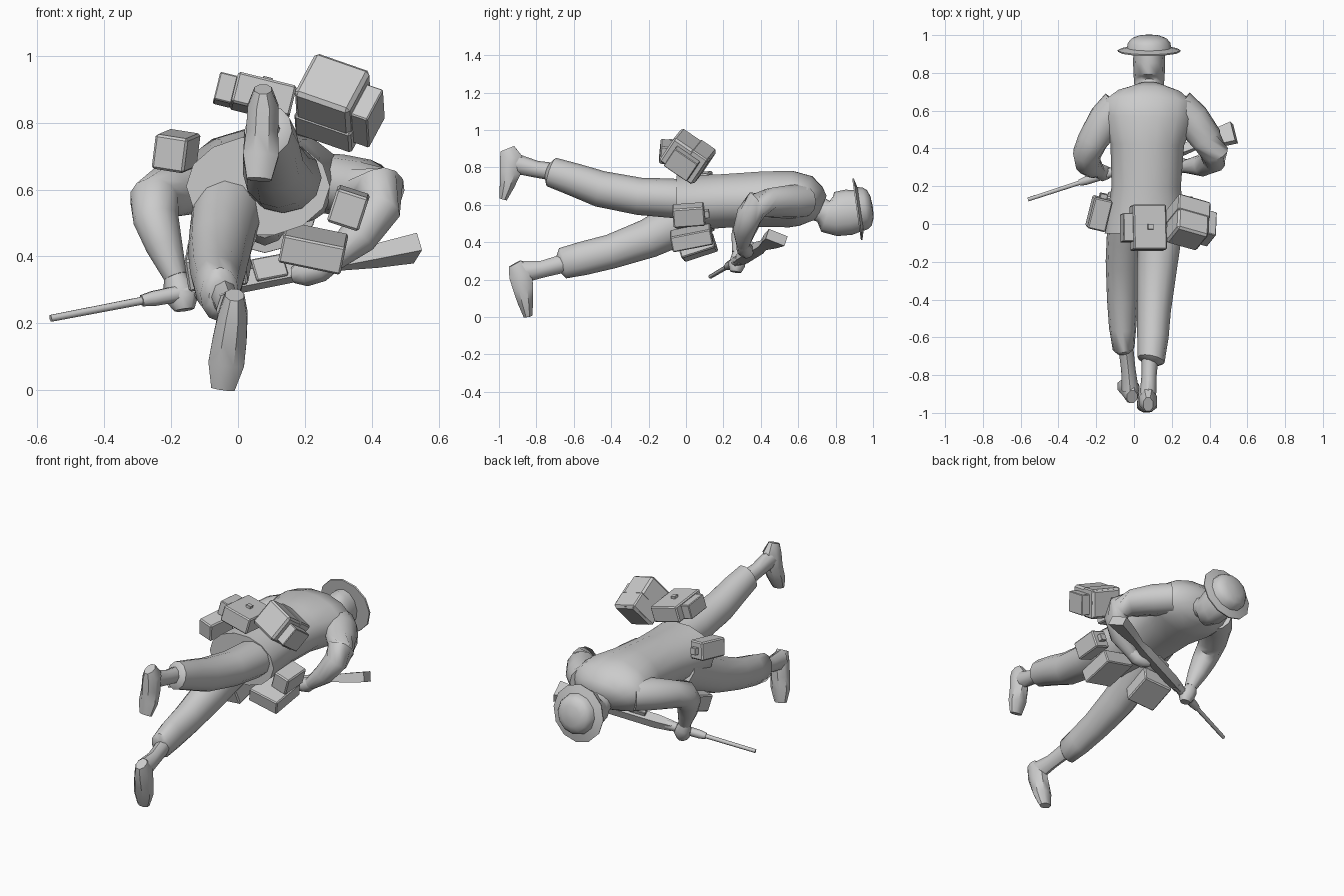
import bpy, bmesh, math
from mathutils import Vector, Matrix

mat = bpy.data.materials.new("plain grey")
mat.diffuse_color = (0.6, 0.6, 0.6, 1)


def finish(name, bm, angle=40):
    bmesh.ops.recalc_face_normals(bm, faces=bm.faces)
    me = bpy.data.meshes.new(name)
    bm.to_mesh(me)
    bm.free()
    me.materials.append(mat)
    ob = bpy.data.objects.new(name, me)
    bpy.context.collection.objects.link(ob)
    bpy.ops.object.select_all(action='DESELECT')
    ob.select_set(True)
    bpy.context.view_layer.objects.active = ob
    bpy.ops.object.shade_smooth_by_angle(angle=math.radians(angle))
    return ob


def loft(name, stations, ref, sides=12, turn=0.0, angle=50):
    """Tube through (x, y, z, half width, half height); height lies along ref."""
    ref = Vector(ref)
    pts = [Vector(s[:3]) for s in stations]
    bm = bmesh.new()
    rings = []
    for i, s in enumerate(stations):
        t = Vector((0, 0, 0))
        if i > 0:
            t += (pts[i] - pts[i - 1]).normalized()
        if i < len(pts) - 1:
            t += (pts[i + 1] - pts[i]).normalized()
        t.normalize()
        side = t.cross(ref).normalized()
        up = side.cross(t)
        ring = []
        for k in range(sides):
            a = 2 * math.pi * k / sides + turn
            ring.append(bm.verts.new(pts[i] + side * s[3] * math.cos(a) + up * s[4] * math.sin(a)))
        rings.append(ring)
    for a, b in zip(rings, rings[1:]):
        for k in range(sides):
            j = (k + 1) % sides
            bm.faces.new((a[k], a[j], b[j], b[k]))
    bm.faces.new(rings[0])
    bm.faces.new(rings[-1])
    return finish(name, bm, angle)


def box(name, c, u, v, size, off=(0, 0, 0)):
    """Bevelled box with local axes u, v, u x v, moved by off along them."""
    u = Vector(u).normalized()
    w = u.cross(Vector(v)).normalized()
    v = w.cross(u)
    rot = Matrix((u, v, w)).transposed()
    m = Matrix.Translation(Vector(c) + rot @ Vector(off)) @ rot.to_4x4() @ Matrix.Diagonal((*size, 1))
    bm = bmesh.new()
    bmesh.ops.create_cube(bm, size=1, matrix=m)
    bmesh.ops.bevel(bm, geom=bm.edges[:], offset=min(size) * 0.07, segments=1, affect='EDGES')
    return finish(name, bm, 20)


Z, Y = (0, 0, 1), (0, 1, 0)

# Jacket with flared hem
loft("jacket", [
    (.06, -.05, .61, .215, .15), (.06, .03, .61, .205, .15), (.065, .2, .62, .183, .147),
    (.07, .42, .63, .195, .152), (.075, .56, .63, .245, .155), (.078, .64, .62, .25, .14),
    (.08, .69, .60, .18, .105), (.08, .725, .585, .08, .07)], Z, 14)

# Neck and head
loft("head", [
    (.08, .67, .595, .075, .07), (.08, .735, .565, .078, .065), (.08, .755, .55, .08, .1),
    (.08, .80, .55, .083, .118), (.08, .87, .56, .085, .122), (.08, .93, .57, .08, .11)], Z, 12)

# Helmet: wide brim and low domed crown
hat = [(.165, -.003), (.167, .005), (.118, .018), (.112, .045), (.095, .066), (.06, .08), (.01, .085)]
loft("helmet", [(.08, .915 + .99 * h, .575 + .14 * h, r, r) for r, h in hat], Z, 12, 0, 35)

# Trouser legs, each gathered above the ankle
loft("upper_leg_trouser", [
    (.13, .1, .625, .11, .10), (.135, -.08, .635, .115, .105), (.12, -.25, .645, .105, .1),
    (.105, -.46, .685, .09, .097), (.1, -.6, .735, .083, .088), (.09, -.72, .775, .073, .08),
    (.085, -.735, .78, .045, .05)], Z)
loft("upper_leg_ankle", [
    (.085, -.70, .775, .045, .048), (.08, -.8, .79, .04, .045), (.072, -.93, .825, .045, .055)], Z, 8)
loft("lower_leg_trouser", [
    (-.02, .1, .57, .115, .12), (-.045, -.08, .48, .1, .115), (-.055, -.2, .42, .095, .105),
    (-.06, -.4, .35, .083, .092), (-.06, -.55, .313, .072, .09), (-.055, -.66, .287, .058, .083),
    (-.05, -.68, .282, .038, .05)], Z)
loft("lower_leg_ankle", [
    (-.045, -.64, .29, .04, .05), (-.03, -.77, .255, .038, .045), (-.02, -.88, .24, .045, .06)], Z, 8)

# Feet, toes pointing down
q = math.pi / 8
loft("upper_foot", [
    (.075, -.955, .90, .028, .042), (.075, -.935, .85, .05, .065), (.072, -.94, .77, .052, .06),
    (.068, -.958, .70, .057, .042), (.063, -.978, .63, .04, .022)], Y, 8, q, 40)
loft("lower_foot", [
    (-.01, -.915, .285, .03, .04), (-.015, -.885, .23, .047, .068), (-.025, -.87, .15, .055, .058),
    (-.035, -.858, .08, .058, .045), (-.045, -.845, .004, .038, .025)], Y, 8, q, 40)

# Arms, bent at the elbow
loft("left_arm", [
    (-.08, .62, .62, .09, .1), (-.15, .55, .615, .09, .095), (-.22, .44, .59, .078, .082),
    (-.25, .37, .57, .075, .078), (-.245, .325, .51, .068, .072), (-.22, .3, .43, .055, .058),
    (-.187, .28, .34, .035, .035)], Y)
loft("right_arm", [
    (.23, .62, .62, .09, .1), (.31, .55, .615, .09, .095), (.385, .45, .61, .08, .085),
    (.425, .38, .6, .075, .078), (.42, .34, .545, .068, .072), (.36, .31, .46, .058, .06),
    (.275, .305, .385, .036, .036)], Y)

# Hands gripping the rifle
loft("left_hand", [
    (-.19, .282, .35, .032, .032), (-.18, .28, .31, .045, .042), (-.165, .27, .275, .05, .045),
    (-.16, .265, .24, .03, .03)], Y, 8)
loft("right_hand", [
    (.285, .305, .39, .034, .034), (.245, .31, .365, .042, .042), (.2, .325, .35, .042, .04),
    (.165, .335, .345, .025, .025)], Z, 8)

# Rifle laid across the chest
muzzle, butt = Vector((-.56, .13, .215)), Vector((.53, .485, .425))
down = (-.2, .9, -.35)


def along(spans):
    return [(*muzzle.lerp(butt, t), a, b) for t, a, b in spans]


loft("rifle_barrel", along([(0, .011, .011), (.35, .013, .013)]), down, 8)
loft("rifle_handguard", along([(.25, .018, .018), (.28, .024, .024), (.36, .026, .026), (.45, .028, .028)]), down, 8)
loft("rifle_stock", along([(.42, .03, .03), (.5, .036, .042), (.74, .034, .04), (.8, .026, .032),
                           (.9, .035, .06), (1, .04, .078)]), down, 4, math.pi / 4, 25)
box("rifle_magazine", (.09, .335, .36), butt - muzzle, down, (.1, .05, .07))

# Waist gear: boxes set by two axes, small lids and caps on their sides
bag = ((.92, -.26, -.32), (0, .83, -.55))
box("large_pack", (.285, .01, .86), *bag, (.18, .225, .165))
box("large_pack_pocket", (.285, .01, .86), *bag, (.055, .15, .12), (.115, 0, -.005))
box("large_pack_flap", (.285, .01, .86), *bag, (.185, .1, .172), (0, .055, 0))
pack = ((.97, 0, -.24), (0, 1, -.1))
box("rear_pack", (.075, -.02, .875), *pack, (.18, .24, .095))
box("rear_pack_pocket", (.075, -.02, .875), *pack, (.055, .15, .085), (-.115, 0, -.005))
box("rear_pack_buckle", (.075, -.02, .875), *pack, (.03, .03, .02), (0, 0, .052))

left = ((.95, -.22, -.15), (.22, .95, .1))
right = ((.93, 0, -.3), (0, 1, .08))
for name, c, axes in (("left_canteen", (-.185, .055, .715), left),
                      ("right_canteen", (.33, .015, .545), right)):
    box(name, c, *axes, (.1, .17, .105))
    box(name + "_cap", c, *axes, (.04, .03, .04), (0, .095, 0))
box("right_pouch", (.225, .03, .425), (.97, 0, -.2), (0, .97, .2), (.19, .22, .085))
box("front_pouch", (-.06, .06, .38), (.97, -.1, .12), (.1, .9, .3), (.18, .19, .1))
